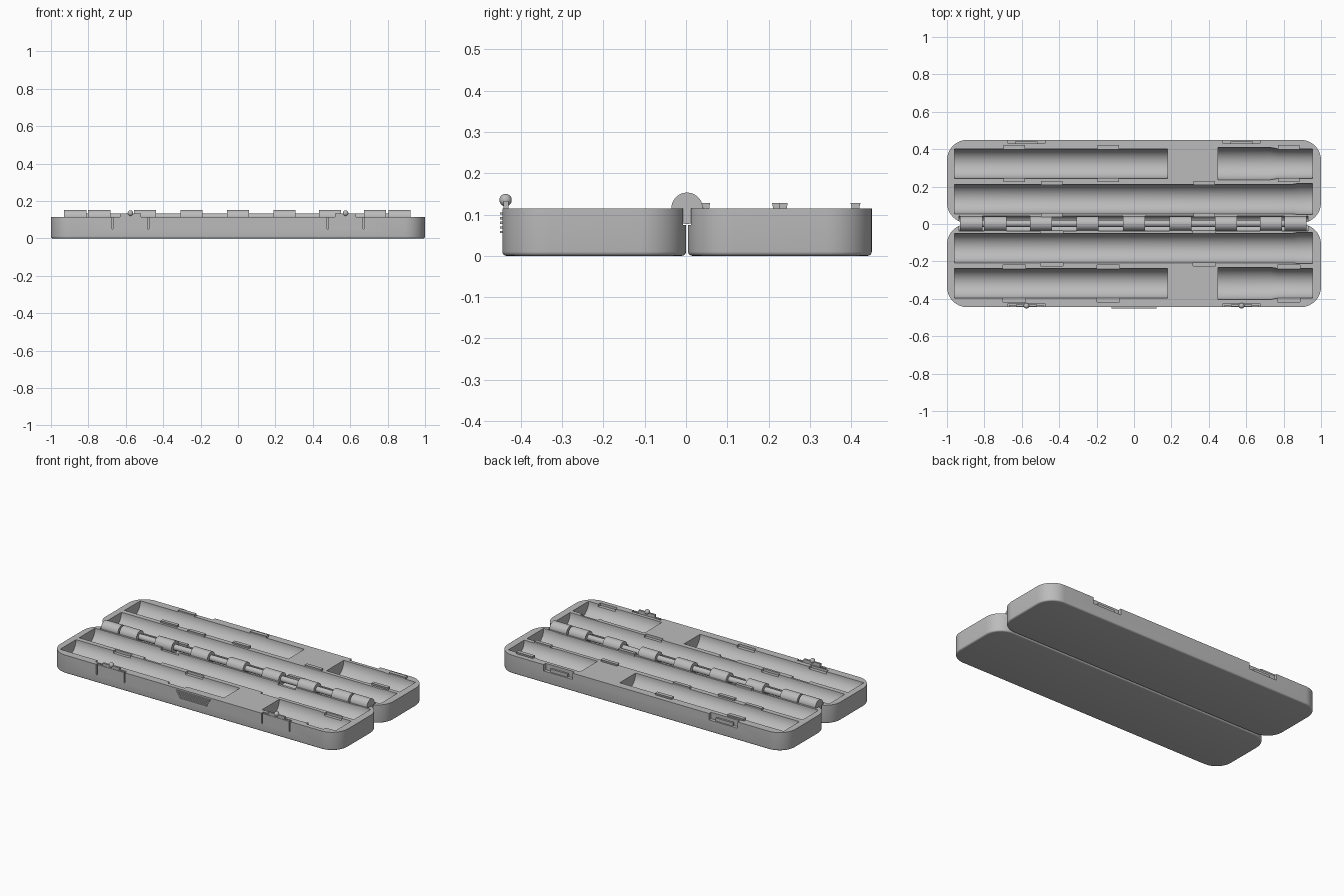
import bpy
import bmesh
import math

if "Cube" in bpy.data.objects:
    bpy.data.objects.remove(bpy.data.objects["Cube"], do_unlink=True)

# One plain grey plastic
grey = bpy.data.materials.new("grey_plastic")
grey.use_nodes = True
grey.diffuse_color = (0.5, 0.5, 0.5, 1)
grey.node_tree.nodes["Principled BSDF"].inputs["Base Color"].default_value = (0.5, 0.5, 0.5, 1)

RIM = 0.115       # height of the tray rim
MID = 0.0025      # y of the hinge axis
OUTER = 0.4475    # hinge axis to outer wall
LATCHES = (-0.575, 0.575)


def finish(name, bm):
    bmesh.ops.recalc_face_normals(bm, faces=bm.faces)
    mesh = bpy.data.meshes.new(name)
    bm.to_mesh(mesh)
    bm.free()
    mesh.materials.append(grey)
    obj = bpy.data.objects.new(name, mesh)
    bpy.context.collection.objects.link(obj)
    return obj


def box(name, x, y, z, taper=(1, 1)):
    """Box from (min, max) ranges; taper scales its bottom in x and y."""
    bm = bmesh.new()
    bmesh.ops.create_cube(bm, size=1)
    for v in bm.verts:
        kx, ky = taper if v.co.z < 0 else (1, 1)
        v.co = (sum(x) / 2 + v.co.x * kx * (x[1] - x[0]),
                sum(y) / 2 + v.co.y * ky * (y[1] - y[0]),
                sum(z) / 2 + v.co.z * (z[1] - z[0]))
    return finish(name, bm)


def lathe(name, profile, y, z=RIM, sides=64):
    """Turned solid along x from (x, radius) points."""
    bm = bmesh.new()
    rings = []
    for x, r in profile:
        angles = [2 * math.pi * i / sides for i in range(sides)]
        rings.append([bm.verts.new((x, y + r * math.cos(a), z + r * math.sin(a))) for a in angles])
    for a, b in zip(rings, rings[1:]):
        for i in range(sides):
            j = (i + 1) % sides
            bm.faces.new((a[i], a[j], b[j], b[i]))
    bm.faces.new(rings[0])
    bm.faces.new(rings[-1])
    return finish(name, bm)


def across(side, a, b):
    """y range for two distances from the hinge axis."""
    return tuple(sorted((MID + side * a, MID + side * b)))


def carve(obj, cutters):
    for c in cutters:
        c.hide_render = True
        mod = obj.modifiers.new("cut", 'BOOLEAN')
        mod.operation = 'DIFFERENCE'
        mod.solver = 'EXACT'
        mod.object = c
    deps = bpy.context.evaluated_depsgraph_get()
    mesh = bpy.data.meshes.new_from_object(obj.evaluated_get(deps))
    obj.modifiers.clear()
    obj.data = mesh
    for c in cutters:
        bpy.data.objects.remove(c, do_unlink=True)


def tray(name, side):
    # Solid half with rounded corners and a small bottom fillet
    bm = bmesh.new()
    bmesh.ops.create_cube(bm, size=1)
    y0, y1 = across(side, 0.0025, OUTER)
    for v in bm.verts:
        v.co = (v.co.x * 2, (y0 + y1) / 2 + v.co.y * (y1 - y0), (v.co.z + 0.5) * RIM)
    upright = [e for e in bm.edges if abs(e.verts[0].co.z - e.verts[1].co.z) > 0.05]
    bmesh.ops.bevel(bm, geom=upright, offset=0.11, segments=14, profile=0.5, affect='EDGES')
    bottom = [e for e in bm.edges if all(v.co.z < 0.001 for v in e.verts)]
    bmesh.ops.bevel(bm, geom=bottom, offset=0.01, segments=4, profile=0.5, affect='EDGES')
    obj = finish(name, bm)
    # Round troughs: a long one near the hinge, two shorter ones outside
    r = 0.079
    inner, outer = MID + side * 0.131, MID + side * 0.32
    cuts = [
        lathe("cut", [(-0.96, r), (0.85, r), (0.88, 0.084), (0.955, 0.084)], inner),
        lathe("cut", [(-0.96, r), (0.18, r)], outer),
        lathe("cut", [(0.45, 0.086), (0.73, 0.086), (0.77, r), (0.955, r)], outer),
        lathe("cut", [(-0.935, 0.041), (0.93, 0.041)], MID),
    ]
    # Latch pockets in the outer wall
    for x in LATCHES:
        floor = 0.05 if side < 0 else 0.075
        cuts.append(box("cut", (x - 0.1, x + 0.1), across(side, 0.427, 0.47), (floor, 0.15)))
    if side < 0:
        for x, a, b in tabs():
            cuts.append(box("cut", (x - 0.06, x + 0.06), across(side, a, b), (0.1, 0.13)))
    carve(obj, cuts)


def tabs():
    """Places of the locating tabs: x and distances from the hinge axis."""
    for x in (-0.64, -0.138, 0.828):
        yield x, 0.222, 0.244
        yield x, 0.396, 0.42
    for x in (-0.44, 0.375):
        yield x, 0.036, 0.056
        yield x, 0.206, 0.228


tray("front_tray", -1)
tray("back_tray", 1)

# Locating tabs on the back tray
for x, a, b in tabs():
    box("locating_tab", (x - 0.057, x + 0.057), across(1, a, b), (0.1, 0.128), (1, 0.5))

# Hinge: pin, nine knuckles, and arms alternating between trays
lathe("hinge_pin", [(-0.92, 0.018), (0.92, 0.018)], MID, sides=32)
centres = [-0.87, -0.742, -0.4975, -0.2475, 0, 0.2475, 0.4925, 0.7325, 0.8625]
for i, x in enumerate(centres):
    lathe("hinge_knuckle", [(x - 0.059, 0.038), (x + 0.059, 0.038)], MID, sides=48)
    box("hinge_arm", (x - 0.059, x + 0.059), across(1 if i % 2 == 0 else -1, 0.01, 0.046), (0.085, RIM - 0.001))

# Snap latches: flap, raised tongue and round bead
for x in LATCHES:
    box("latch_flap", (x - 0.092, x + 0.092), (-0.445, -0.433), (0.049, RIM))
    box("latch_tongue", (x - 0.057, x + 0.057), (-0.442, -0.43), (0.1, 0.133))
    bm = bmesh.new()
    bmesh.ops.create_uvsphere(bm, u_segments=24, v_segments=16, radius=0.015)
    bmesh.ops.translate(bm, verts=bm.verts, vec=(x, -0.437, 0.135))
    finish("latch_bead", bm)
    # Catch lip in the matching back pocket
    box("catch_lip", (x - 0.06, x + 0.06), (0.428, 0.441), (0.07, 0.095))

# Finger grip ridges, narrowing downwards
for i in range(5):
    z = 0.058 + i * 0.011
    w = 0.095 + i * 0.006
    box("grip_ridge", (-w, w), (-0.451, -0.443), (z - 0.0025, z + 0.0025))

# Smooth shading with sharp edges kept
bpy.ops.object.select_all(action='DESELECT')
for o in bpy.context.collection.objects:
    if o.type == 'MESH' and grey.name in o.data.materials:
        o.select_set(True)
        bpy.context.view_layer.objects.active = o
bpy.ops.object.shade_smooth_by_angle(angle=math.radians(30))
